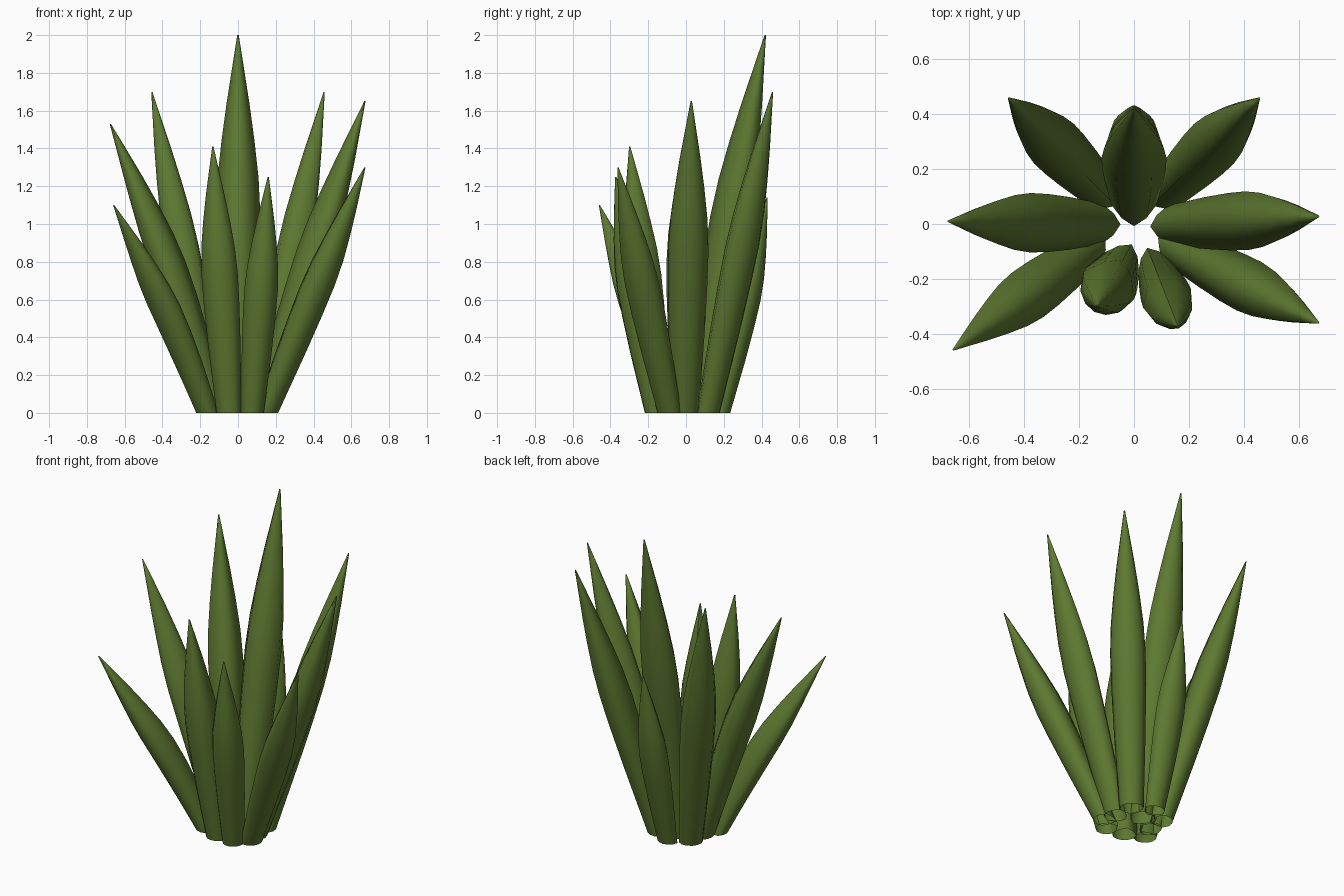
import bpy, bmesh, math
from mathutils import Vector

if "Cube" in bpy.data.objects:
    bpy.data.objects.remove(bpy.data.objects["Cube"])

green = bpy.data.materials.new("leaf green")
green.diffuse_color = (0.11, 0.19, 0.03, 1)
green.use_nodes = True
green.node_tree.nodes["Principled BSDF"].inputs["Base Color"].default_value = green.diffuse_color

# half-width of a leaf along its height: narrow foot, full belly, needle tip
PROFILE = [(0, .078), (.12, .089), (.25, .101), (.4, .111), (.52, .114),
           (.62, .105), (.72, .084), (.82, .058), (.91, .031), (1, .004)]

# cross-section (sideways, outward): ridged inner face, fuller rounded back
SECTION = [(0, -.98), (.55, -.62), (1, -.02), (.82, .47), (.45, .76),
           (0, .87), (-.45, .76), (-.82, .47), (-1, -.02), (-.55, -.62)]


def leaf(name, base, tip, width=1.0, thick=1.0, bow=0.0):
    """Pointed fleshy leaf, open at the foot, from the ground to a tip."""
    b, t = Vector((*base, 0)), Vector(tip)
    out = Vector((t.x - b.x, t.y - b.y, 0)).normalized()
    side = Vector((-out.y, out.x, 0))
    bm = bmesh.new()
    rings = []
    for f, w in PROFILE:
        c = b.lerp(t, f) - out * bow * math.sin(math.pi * f)
        rings.append([bm.verts.new(c + side * (u * w * width) + out * (v * w * thick))
                      for u, v in SECTION])
    n = len(SECTION)
    for lo, hi in zip(rings, rings[1:]):
        for i in range(n):
            j = (i + 1) % n
            bm.faces.new((lo[i], lo[j], hi[j], hi[i]))
    bm.faces.new(rings[-1])
    bmesh.ops.recalc_face_normals(bm, faces=bm.faces)
    me = bpy.data.meshes.new(name)
    bm.to_mesh(me)
    bm.free()
    me.materials.append(green)
    ob = bpy.data.objects.new(name, me)
    bpy.context.collection.objects.link(ob)
    bpy.ops.object.select_all(action='DESELECT')
    ob.select_set(True)
    bpy.context.view_layer.objects.active = ob
    bpy.ops.object.shade_smooth_by_angle(angle=math.radians(70))


# back leaves
leaf("tall_back_leaf", (0, .07), (0, .42, 2.0), 1.04, 1.02, .01)
leaf("short_back_leaf", (0, .18), (0, .43, 1.14), .83, .8, -.005)
for s, name in ((1, "right"), (-1, "left")):
    leaf("back_%s_leaf" % name, (s * .115, .115), (s * .456, .458, 1.7), .9, .9)

# side leaves
leaf("right_leaf", (.13, -.005), (.672, .028, 1.65), .94, .93)
leaf("left_leaf", (-.12, 0), (-.676, .01, 1.53), .95, .93, .03)

# front leaves
leaf("front_right_leaf", (.15, -.085), (.672, -.36, 1.3), .87, .92)
leaf("front_left_leaf", (-.16, -.09), (-.658, -.458, 1.1), .87, .9, .035)
leaf("front_leaf_left", (-.045, -.14), (-.133, -.298, 1.41), .92, .98, -.005)
leaf("front_leaf_right", (.075, -.155), (.16, -.372, 1.25), .82, .95, -.005)
